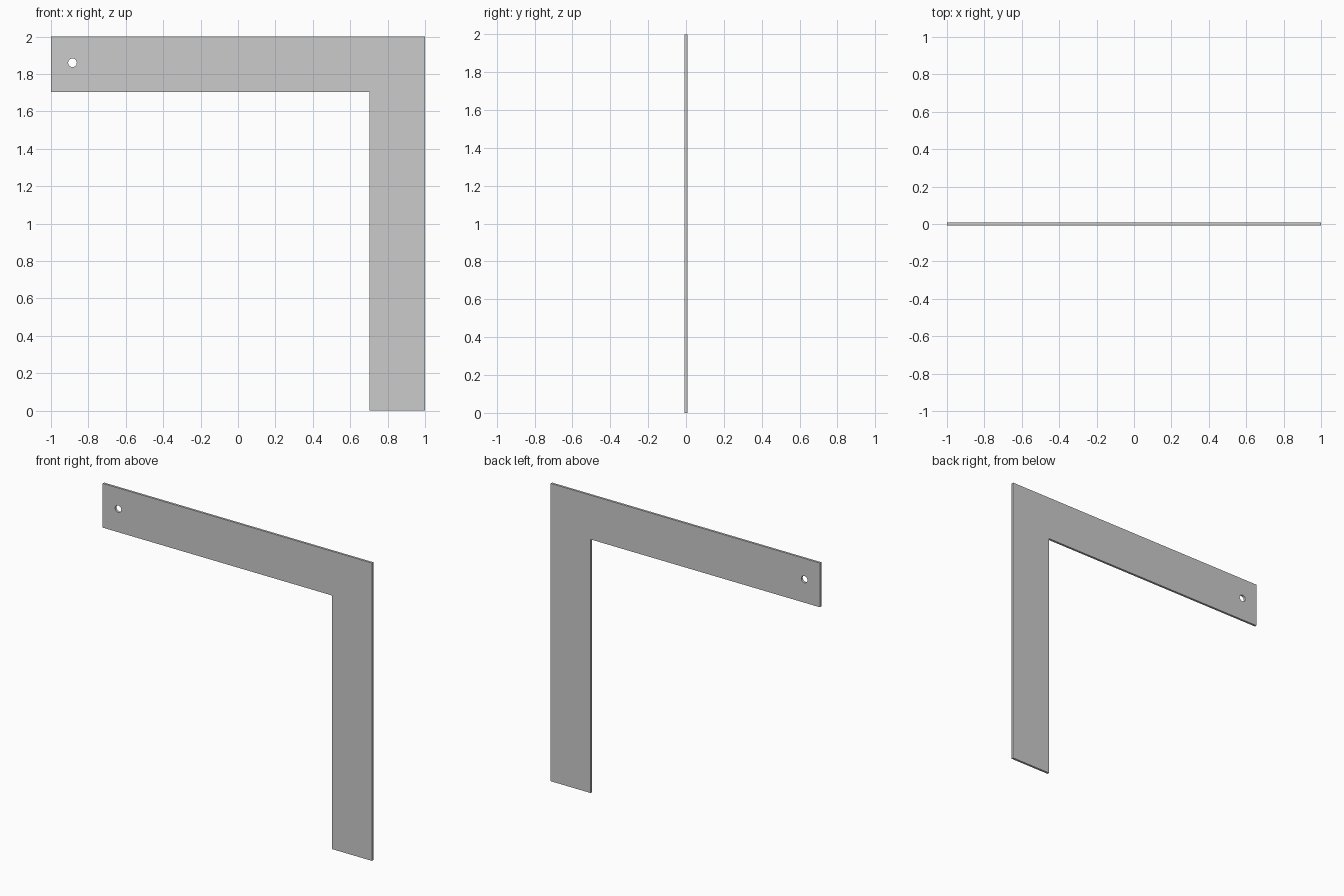
import bpy, bmesh
from math import radians

if "Cube" in bpy.data.objects:
    bpy.data.objects.remove(bpy.data.objects["Cube"])

THICK = 0.015   # plate thickness
ARM = 0.297     # width of both arms

# L-shaped plate: profile in the xz plane, extruded along y
profile = [(-1, 2), (-1, 2 - ARM), (1 - ARM, 2 - ARM), (1 - ARM, 0), (1, 0), (1, 2)]
bm = bmesh.new()
face = bm.faces.new([bm.verts.new((x, -THICK / 2, z)) for x, z in profile])
ext = bmesh.ops.extrude_face_region(bm, geom=[face])
verts = [g for g in ext["geom"] if isinstance(g, bmesh.types.BMVert)]
bmesh.ops.translate(bm, verts=verts, vec=(0, THICK, 0))
bmesh.ops.recalc_face_normals(bm, faces=bm.faces)
mesh = bpy.data.meshes.new("square_blade")
bm.to_mesh(mesh)
bm.free()
plate = bpy.data.objects.new("square_blade", mesh)
bpy.context.collection.objects.link(plate)

# Round hanging hole near the free end of the horizontal arm
bpy.ops.mesh.primitive_cylinder_add(vertices=32, radius=0.023, depth=0.2,
                                    location=(-0.885, 0, 1.86),
                                    rotation=(radians(90), 0, 0))
cutter = bpy.context.object
cutter.name = "hole_cutter"
cutter.hide_render = True

hole = plate.modifiers.new("hanging_hole", "BOOLEAN")
hole.operation = "DIFFERENCE"
hole.solver = "EXACT"
hole.object = cutter
bpy.context.view_layer.objects.active = plate
bpy.ops.object.modifier_apply(modifier=hole.name)
bpy.data.objects.remove(cutter)
